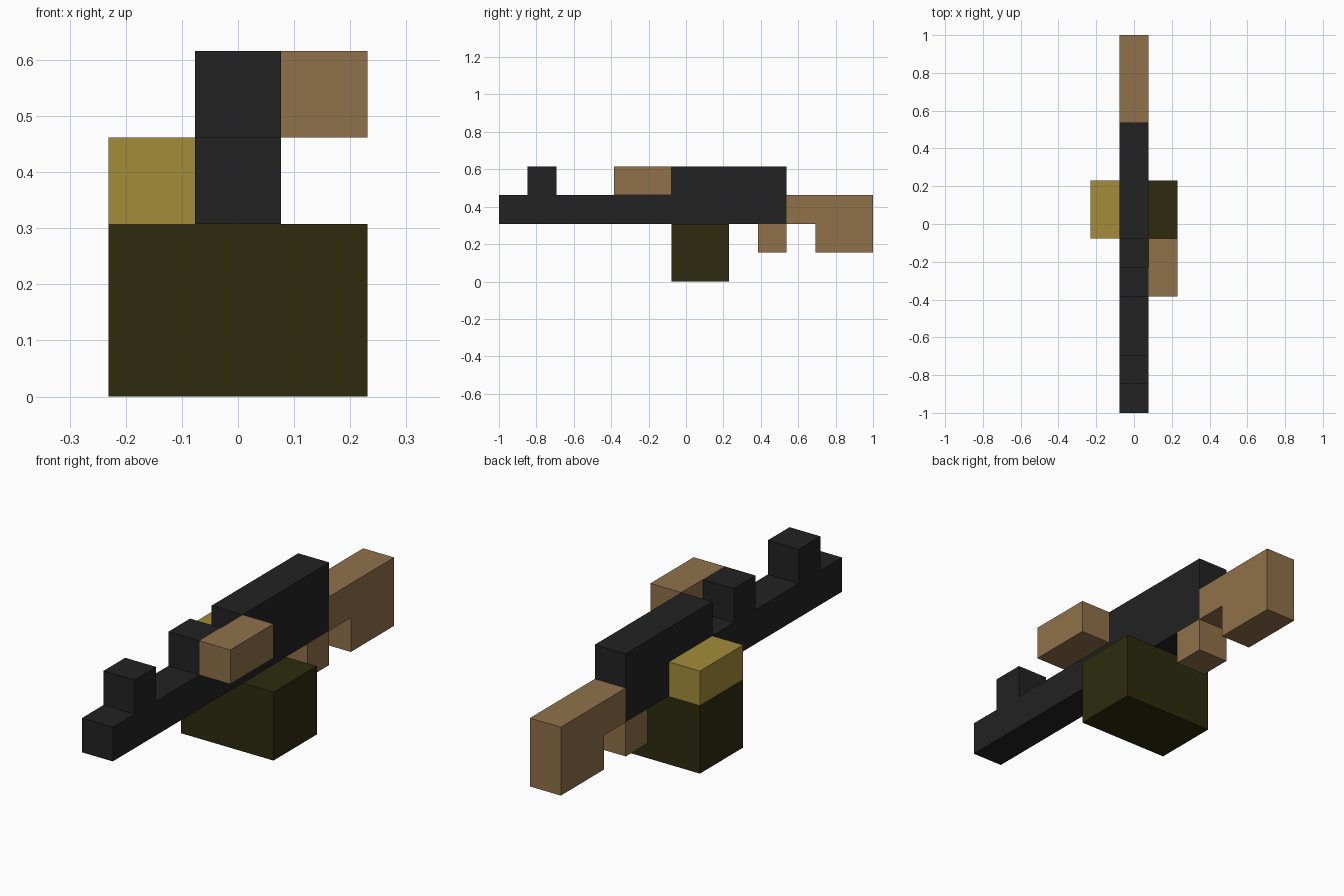
import bpy
import bmesh
from mathutils import Vector

cube = bpy.data.objects.get("Cube")
if cube:
    bpy.data.objects.remove(cube, do_unlink=True)

U = 2 / 13  # one block; the model is 13 blocks long


def material(name, rgb):
    mat = bpy.data.materials.new(name)
    mat.use_nodes = True
    color = (*rgb, 1)
    mat.diffuse_color = color
    bsdf = next(n for n in mat.node_tree.nodes if n.type == "BSDF_PRINCIPLED")
    bsdf.inputs["Base Color"].default_value = color
    bsdf.inputs["Roughness"].default_value = 0.8
    return mat


def extrude_profile(name, mat, outline, x0=-0.5, x1=0.5):
    """Extrude a side outline of (y, z) block positions from x0 to x1."""
    bm = bmesh.new()
    verts = [bm.verts.new((x0 * U, (y - 6.5) * U, z * U)) for y, z in outline]
    face = bm.faces.new(verts)
    result = bmesh.ops.extrude_face_region(bm, geom=[face])
    moved = [g for g in result["geom"] if isinstance(g, bmesh.types.BMVert)]
    bmesh.ops.translate(bm, verts=moved, vec=Vector(((x1 - x0) * U, 0, 0)))
    bmesh.ops.recalc_face_normals(bm, faces=bm.faces)
    mesh = bpy.data.meshes.new(name)
    bm.to_mesh(mesh)
    bm.free()
    mesh.materials.append(mat)
    obj = bpy.data.objects.new(name, mesh)
    bpy.context.collection.objects.link(obj)
    return obj


def block(name, mat, y, z, x=(-0.5, 0.5)):
    outline = [(y[0], z[0]), (y[1], z[0]), (y[1], z[1]), (y[0], z[1])]
    return extrude_profile(name, mat, outline, *x)


black = material("black metal", (0.016, 0.016, 0.016))
wood = material("brown wood", (0.279, 0.165, 0.069))
brass = material("brass", (0.371, 0.262, 0.042))
olive = material("dark olive", (0.026, 0.024, 0.0044))

# Barrel, front sight, rear post and receiver in one outline
extrude_profile("barrel_and_receiver", black, [
    (0, 2), (10, 2), (10, 4), (6, 4), (6, 3), (5, 3), (5, 4),
    (4, 4), (4, 3), (2, 3), (2, 4), (1, 4), (1, 3), (0, 3)])

# Wooden stock, grip and side handle
extrude_profile("stock", wood, [
    (10, 2), (11, 2), (11, 1), (13, 1), (13, 3), (10, 3)])
block("grip", wood, (9, 10), (1, 2))
block("side_handle", wood, (4, 6), (3, 4), (0.5, 1.5))

# Box below the receiver with the feed block on its right
block("lower_box", olive, (6, 8), (0, 2), (-1.5, 1.5))
block("feed_block", brass, (6, 8), (2, 3), (-1.5, -0.5))
